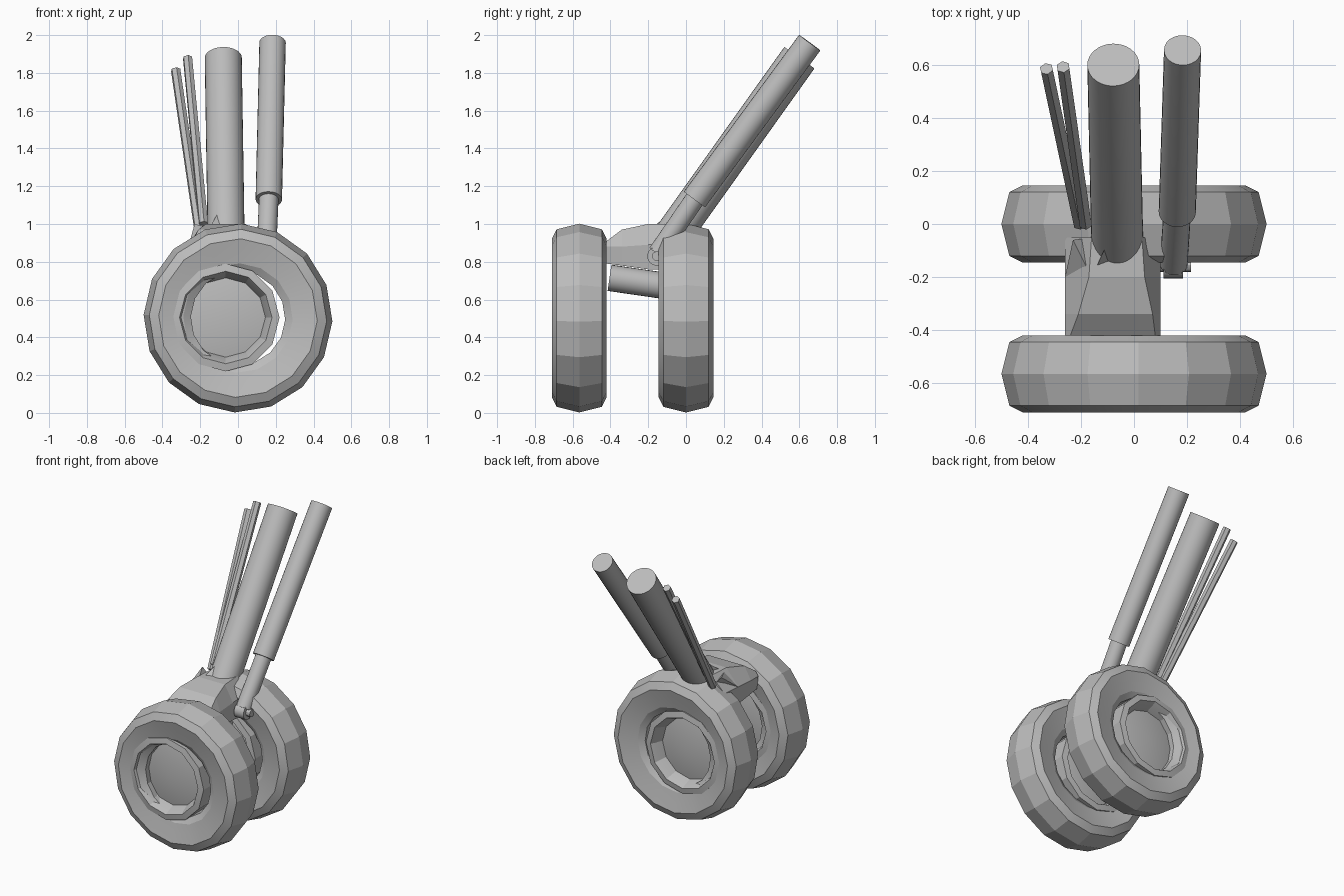
import bpy, bmesh, math
from mathutils import Vector, Matrix

cube = bpy.data.objects.get("Cube")
if cube:
    bpy.data.objects.remove(cube, do_unlink=True)

grey = bpy.data.materials.new("plain grey")
grey.use_nodes = True
colour = (0.5, 0.5, 0.5, 1)
grey.diffuse_color = colour
grey.node_tree.nodes["Principled BSDF"].inputs["Base Color"].default_value = colour


def finish(bm, name, angle=None):
    bmesh.ops.remove_doubles(bm, verts=bm.verts, dist=0.0005)
    bmesh.ops.recalc_face_normals(bm, faces=bm.faces)
    mesh = bpy.data.meshes.new(name)
    bm.to_mesh(mesh)
    bm.free()
    mesh.materials.append(grey)
    obj = bpy.data.objects.new(name, mesh)
    bpy.context.collection.objects.link(obj)
    if angle:
        bpy.ops.object.select_all(action="DESELECT")
        obj.select_set(True)
        bpy.context.view_layer.objects.active = obj
        bpy.ops.object.shade_smooth_by_angle(angle=math.radians(angle))
    return obj


def bridge(bm, a, b):
    for i in range(len(a)):
        j = (i + 1) % len(a)
        bm.faces.new((a[i], a[j], b[j], b[i]))


def lathe(name, profile, centre, sides, turn=0, closed=False, angle=20):
    """Turn (offset, radius) points round the y axis."""
    bm = bmesh.new()
    rings = []
    for off, r in profile:
        ring = []
        for i in range(sides):
            a = 2 * math.pi * i / sides + turn
            p = Vector((r * math.cos(a), off, r * math.sin(a)))
            ring.append(bm.verts.new(p + Vector(centre)))
        rings.append(ring)
    for a, b in zip(rings, rings[1:]):
        bridge(bm, a, b)
    if closed:
        bridge(bm, rings[-1], rings[0])
    return finish(bm, name, angle)


def rod(name, start, end, radius, sides=24, angle=30):
    start, end = Vector(start), Vector(end)
    axis = end - start
    bm = bmesh.new()
    place = Matrix.Translation((start + end) / 2) @ axis.to_track_quat("Z", "Y").to_matrix().to_4x4()
    bmesh.ops.create_cone(bm, cap_ends=True, segments=sides, radius1=radius,
                          radius2=radius, depth=axis.length, matrix=place)
    return finish(bm, name, angle)


def hull(name, points):
    bm = bmesh.new()
    verts = [bm.verts.new(p) for p in points]
    bmesh.ops.convex_hull(bm, input=verts)
    return finish(bm, name)


# Tyres and dished hubs; each half profile is mirrored across the wheel
tyre_half = [(0.09, 0.25), (0.115, 0.29), (0.128, 0.35), (0.145, 0.42), (0.12, 0.47)]
tyre = tyre_half + [(0, 0.5)] + [(-o, r) for o, r in reversed(tyre_half)]
hub_half = [(0.085, 0), (0.05, 0.21), (0.105, 0.23), (0.132, 0.245), (0.125, 0.285)]
hub = hub_half + [(-o, r) for o, r in reversed(hub_half)]
for side, y in (("front", -0.565), ("rear", 0)):
    lathe(side + "_tyre", tyre, (0, y, 0.502), 16, math.radians(-2), closed=True)
    lathe(side + "_hub", hub, (-0.065, y, 0.505), 12)

# Tilted axle between the wheels
rod("axle", (-0.07, -0.405, 0.715), (-0.07, -0.06, 0.665), 0.07)

# Bogie housing: y, bottom, shoulder, top, top left, top right
bm = bmesh.new()
rings = []
for y, low, mid, top, left, right in (
        (-0.42, 0.79, 0.88, 0.91, -0.24, 0.08),
        (-0.34, 0.78, 0.88, 0.97, -0.21, 0.07),
        (-0.2, 0.76, 0.89, 1.0, -0.17, 0.04),
        (-0.05, 0.76, 0.9, 1.0, -0.16, 0.03)):
    section = ((-0.25, low), (0.09, low), (0.1, mid), (right, top), (left, top), (-0.26, mid))
    rings.append([bm.verts.new((x, y, z)) for x, z in section])
for a, b in zip(rings, rings[1:]):
    bridge(bm, a, b)
bm.faces.new(rings[0])
bm.faces.new(rings[-1])
finish(bm, "housing")

# Pointed gussets round the foot of the main strut
hull("centre_gusset", [(-0.15, -0.18, 0.98), (0.01, -0.12, 0.98), (-0.1, -0.07, 1.07),
                       (-0.01, -0.05, 1.05), (-0.07, 0, 0.95)])
hull("side_gusset", [(-0.23, -0.06, 1.0), (-0.26, -0.2, 0.89), (-0.15, -0.22, 0.98),
                     (-0.14, -0.05, 0.9)])

# Main strut
rod("main_strut", (-0.062, -0.12, 0.87), (-0.078, 0.6, 1.88), 0.098, 32)

# Actuator: sleeve, piston, eye and pin
rod("actuator_sleeve", (0.163, 0.045, 1.13), (0.183, 0.655, 1.96), 0.07)
rod("actuator_piston", (0.15, -0.15, 0.845), (0.165, 0.08, 1.18), 0.052)
rod("actuator_eye", (0.112, -0.155, 0.83), (0.185, -0.155, 0.83), 0.05)
rod("actuator_pin", (0.05, -0.155, 0.83), (0.215, -0.155, 0.83), 0.025, 12)

# Pair of thin hexagonal rods
rod("outer_thin_rod", (-0.205, 0, 0.96), (-0.33, 0.585, 1.815), 0.026, 6)
rod("inner_thin_rod", (-0.183, 0, 1.0), (-0.267, 0.592, 1.88), 0.026, 6)
